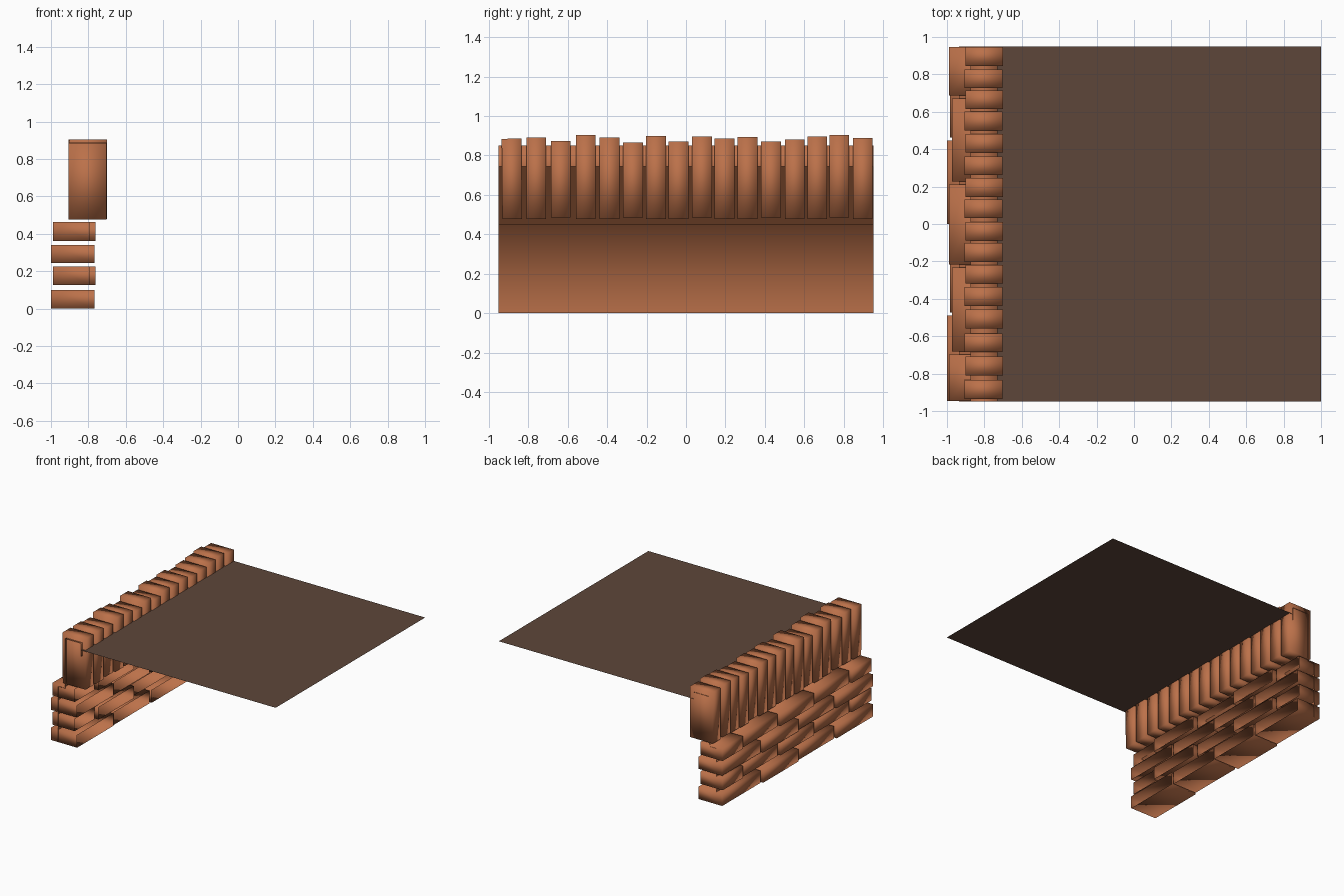
import bpy, bmesh
from math import radians
from mathutils import Matrix

if "Cube" in bpy.data.objects:
    bpy.data.objects.remove(bpy.data.objects["Cube"])


def material(name, color):
    m = bpy.data.materials.new(name)
    m.diffuse_color = (*color, 1)
    m.use_nodes = True
    m.node_tree.nodes["Principled BSDF"].inputs["Base Color"].default_value = m.diffuse_color
    return m


BRICK = material("brick_clay", (0.50, 0.165, 0.068))
SLAB = material("dark_paving", (0.11, 0.062, 0.042))


def finish(name, bm, mat, smooth=True):
    me = bpy.data.meshes.new(name)
    bm.to_mesh(me)
    bm.free()
    for p in me.polygons:
        p.use_smooth = smooth
    me.materials.append(mat)
    ob = bpy.data.objects.new(name, me)
    bpy.context.collection.objects.link(ob)
    return ob


def add_box(bm, lo, hi, tilt=0.0, open_back=False):
    size = [b - a for a, b in zip(lo, hi)]
    mid = [(a + b) / 2 for a, b in zip(lo, hi)]
    mat = (Matrix.Translation(mid) @ Matrix.Rotation(radians(tilt), 4, 'X')
           @ Matrix.Diagonal((*size, 1)))
    verts = bmesh.ops.create_cube(bm, size=1, matrix=mat)["verts"]
    if open_back:
        faces = {f for v in verts for f in v.link_faces}
        back = max(faces, key=lambda f: f.calc_center_median().x)
        bmesh.ops.delete(bm, geom=[back], context='FACES_ONLY')


# Wall courses: running bond bricks, open on the hidden inner side
courses = [(0.005, 0.10, 0), (0.127, 0.225, 1), (0.243, 0.34, 0), (0.362, 0.463, 1)]
joints = [[-0.955, -0.48, -0.008, 0.455, 0.955],
          [-0.955, -0.69, -0.225, 0.22, 0.68, 0.955]]
for n, (z0, z1, kind) in enumerate(courses):
    if n == 0:
        z0 = 0.0
    bm = bmesh.new()
    ys = joints[kind]
    for i, (a, b) in enumerate(zip(ys, ys[1:])):
        if kind:
            x0, x1 = (-0.988, -0.79) if i % 2 == 0 else (-0.974, -0.762)
        else:
            x0, x1 = (-1.0, -0.768) if i % 2 == 0 else (-0.985, -0.775)
        add_box(bm, (x0, a + 0.008, z0), (x1, b - 0.008, z1), open_back=True)
    finish(f"brick_course_{n + 1}", bm, BRICK)

# Upright coping bricks with uneven heights
centres = [-.883, -.759, -.635, -.508, -.388, -.269, -.152, -.038,
           .081, .195, .312, .431, .551, .665, .777, .896]
tops = [.885, .89, .873, .905, .89, .866, .90, .87,
        .895, .885, .893, .872, .88, .895, .903, .888]
bm = bmesh.new()
for i, (y, t) in enumerate(zip(centres, tops)):
    dx = 0.004 if i % 2 else -0.002
    add_box(bm, (-0.905 + dx, y - 0.05, 0.478 + 0.008 * (i % 3 == 2)),
            (-0.702 + dx / 2, y + 0.05, t), tilt=0.5 if i == 0 else 0)
finish("coping_bricks", bm, BRICK)

# Mortar: a thin stepped sheet behind and through the bricks
profile = [(-0.935, 0), (-0.935, 0.45), (-0.873, 0.45), (-0.873, 0.85),
           (-0.73, 0.85), (-0.73, 0.745)]
bm = bmesh.new()
rows = [[bm.verts.new((x, y, z)) for x, z in profile] for y in (-0.95, 0.95)]
for i in range(len(profile) - 1):
    bm.faces.new((rows[0][i], rows[0][i + 1], rows[1][i + 1], rows[1][i]))
finish("mortar", bm, BRICK)

# Flat surface held by the wall
bm = bmesh.new()
bm.faces.new([bm.verts.new(c) for c in ((-0.73, -0.95, 0.795), (1, -0.95, 0.795),
                                        (1, 0.95, 0.795), (-0.73, 0.95, 0.795))])
finish("ground_sheet", bm, SLAB, smooth=False)
